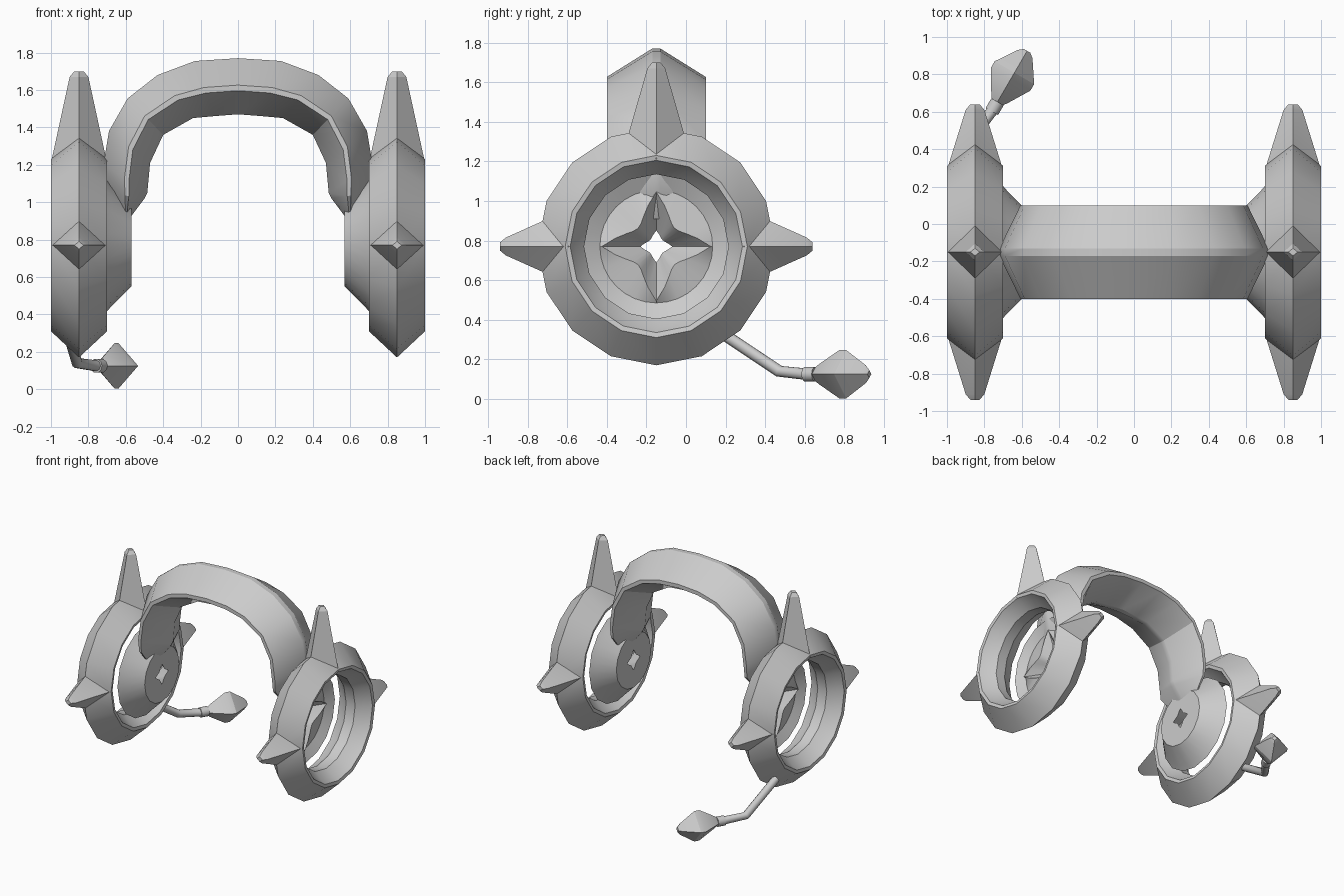
import bpy, bmesh
from math import sin, cos, pi, radians
from mathutils import Vector

cube = bpy.data.objects.get("Cube")
if cube:
    bpy.data.objects.remove(cube)

grey = bpy.data.materials.new("plain grey")
grey.use_nodes = True
COLOR = (0.6, 0.6, 0.6, 1)
grey.diffuse_color = COLOR
grey.node_tree.nodes["Principled BSDF"].inputs["Base Color"].default_value = COLOR

CY, CZ, CX = -0.15, 0.77, 0.85   # ear ring centre


def loft(name, rings, closed=False, caps=True, angle=25):
    """Skin a list of equal-length point loops."""
    bm = bmesh.new()
    loops = [[bm.verts.new(p) for p in r] for r in rings]
    n = len(loops[0])
    pairs = list(zip(loops, loops[1:]))
    if closed:
        pairs.append((loops[-1], loops[0]))
    for a, b in pairs:
        for i in range(n):
            j = (i + 1) % n
            bm.faces.new((a[i], a[j], b[j], b[i]))
    if caps and not closed:
        bm.faces.new(loops[0])
        bm.faces.new(loops[-1])
    bmesh.ops.recalc_face_normals(bm, faces=bm.faces)
    mesh = bpy.data.meshes.new(name)
    bm.to_mesh(mesh)
    bm.free()
    obj = bpy.data.objects.new(name, mesh)
    bpy.context.collection.objects.link(obj)
    mesh.materials.append(grey)
    bpy.ops.object.select_all(action='DESELECT')
    obj.select_set(True)
    bpy.context.view_layer.objects.active = obj
    bpy.ops.object.shade_smooth_by_angle(angle=radians(angle))
    return obj


def polar(x, r, a):
    return (x, CY + r * sin(a), CZ + r * cos(a))


def ear_ring(side, s):
    # cross-section as (offset from ring plane, radius)
    profile = [(0, 0.6), (0.15, 0.46), (0.145, 0.435), (0.1, 0.41), (0.04, 0.365),
               (-0.04, 0.365), (-0.1, 0.41), (-0.145, 0.435), (-0.15, 0.46)]
    loft(side + "_ear_ring",
         [[polar(s * (CX + o), r, k * pi / 8) for o, r in profile] for k in range(16)],
         closed=True, angle=30)


def spike(name, s, a, length, base):
    # four-sided spike growing out of the ring along angle a
    out = Vector((0, sin(a), cos(a)))
    across = Vector((0, cos(a), -sin(a)))
    mid = Vector((s * CX, CY, CZ))

    def section(r, wx, wt, dip=0):
        return [mid + out * (r - dip) + Vector((wx, 0, 0)), mid + out * r + across * wt,
                mid + out * (r - dip) - Vector((wx, 0, 0)), mid + out * r - across * wt]
    loft(name, [section(0.57, 0.15, base, 0.13), section(length - 0.03, 0.05, 0.045),
                section(length, 0.025, 0.02)], angle=20)


def ear_pad(side, s):
    n = 32

    def circle(x, r):
        return [polar(s * x, r, k * 2 * pi / n) for k in range(n)]

    def octagon(x, r):
        # sixteen-sided outline sampled at the same points
        step = pi / 8
        return [polar(s * x, r * (cos(step / 2) / cos(step / 2) if k % 2 == 0 else cos(step / 2)),
                      k * 2 * pi / n) for k in range(n)]

    def star(x, tip, waist):
        pts = []
        for k in range(n):
            t = abs((k % 8) - 4) / 4     # one at the tips, zero between them
            pts.append(polar(s * x, waist + (tip - waist) * t ** 2, k * 2 * pi / n))
        return pts
    loft(side + "_ear_pad",
         [octagon(0.71, 0.365), octagon(0.68, 0.33), octagon(0.57, 0.22),
          star(0.57, 0.08, 0.045), star(0.7, 0.275, 0.13), circle(0.67, 0.285)],
         closed=True, angle=25)


for side, s in (("left", 1), ("right", -1)):
    ear_ring(side, s)
    spike(side + "_top_spike", s, 0, 0.93, 0.14)
    spike(side + "_back_spike", s, pi / 2, 0.79, 0.13)
    spike(side + "_front_spike", s, -pi / 2, 0.79, 0.13)
    ear_pad(side, s)

# headband: outer and inner ridge points with half width, from crown to tip
half = [((0, 1.77), (0, 1.47), 0.25), ((0.23, 1.755), (0.13, 1.46), 0.25),
        ((0.43, 1.68), (0.24, 1.45), 0.25), ((0.59, 1.555), (0.4, 1.36), 0.25),
        ((0.69, 1.38), (0.47, 1.21), 0.25), ((0.72, 1.2), (0.485, 1.05), 0.25),
        ((0.7, 1.05), (0.5, 1.02), 0.24), ((0.625, 0.91), (0.575, 0.92), 0.14)]


def band_section(entry, s):
    outer, inner, w = entry
    o, i = (Vector((s * p[0], CY, p[1])) for p in (outer, inner))
    a, b = o.lerp(i, 0.48), o.lerp(i, 0.58)
    y = Vector((0, 1, 0))
    return [o - y * 0.02, o + y * 0.02, a + y * w, b + y * w,
            i + y * 0.02, i - y * 0.02, b - y * w, a - y * w]


loft("headband", [band_section(e, -1) for e in reversed(half[1:])] +
     [band_section(e, 1) for e in half], angle=28)


def tube(name, stations, sides, angle=30):
    # round or faceted rod through (point, radius) stations
    pts = [Vector(p) for p, r in stations]
    rings = []
    for k, (p, r) in enumerate(stations):
        d = (pts[min(k + 1, len(pts) - 1)] - pts[max(k - 1, 0)]).normalized()
        u = d.cross(Vector((0, 0, 1))).normalized()
        v = u.cross(d)
        rings.append([pts[k] + (u * cos(t) + v * sin(t)) * r
                      for t in (2 * pi * i / sides for i in range(sides))])
    loft(name, rings, angle=angle)


# microphone on the right ring
elbow, neck = Vector((-0.86, 0.47, 0.14)), Vector((-0.755, 0.61, 0.125))
aim = Vector((0.5, 0.86, 0)).normalized()
tube("microphone_arm", [((-0.92, 0.17, 0.34), 0.03), (elbow, 0.03), (neck, 0.03)], 10, 40)
tube("microphone_collar", [(neck - aim * 0.01, 0.038), (neck + aim * 0.05, 0.038)], 10, 40)
tube("microphone_head",
     [(neck + aim * d, r) for d, r in ((0.05, 0.035), (0.07, 0.05), (0.19, 0.122),
                                       (0.23, 0.122), (0.345, 0.045), (0.365, 0.02))], 4, 25)
